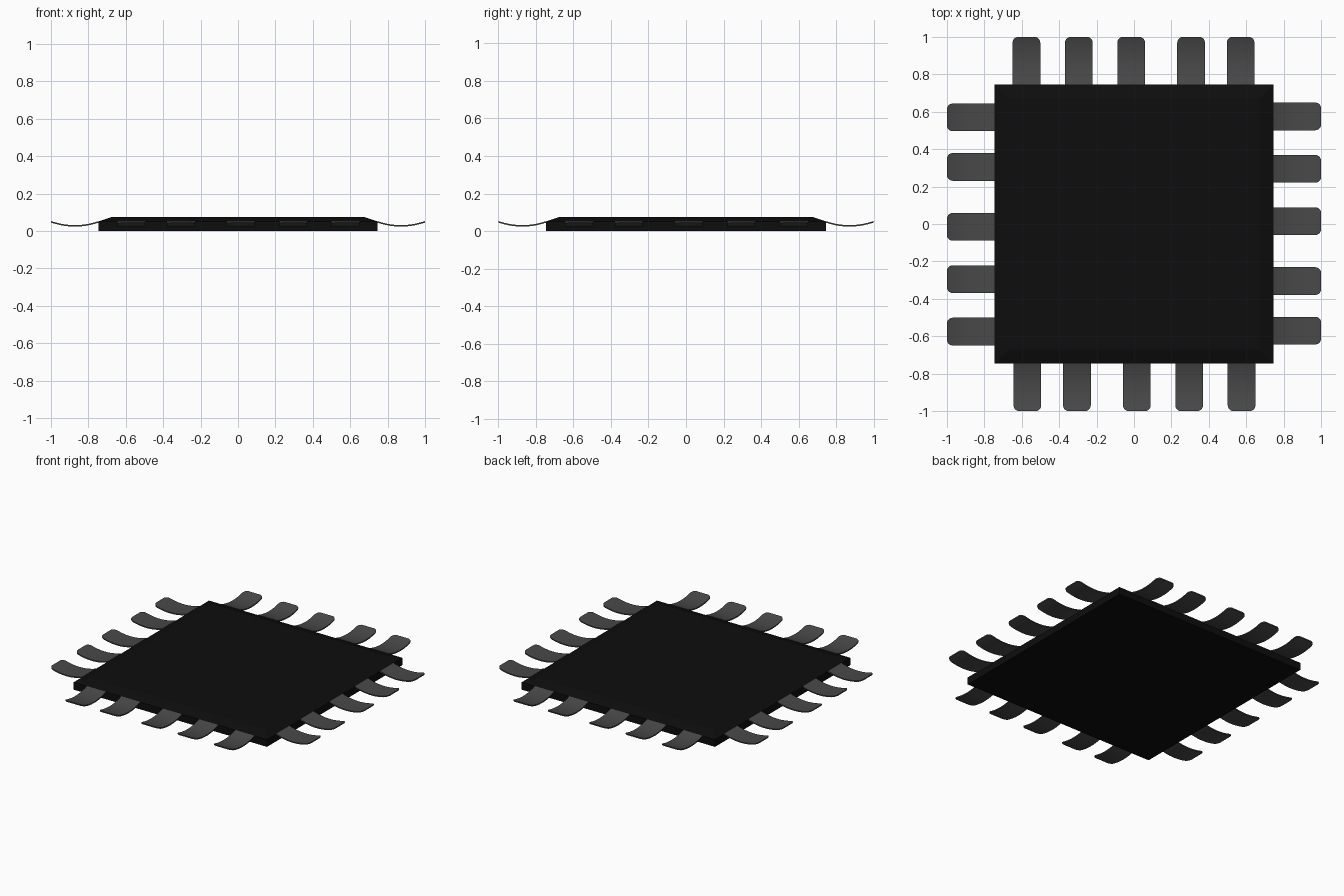
import bpy, bmesh, math
from mathutils import Matrix

if "Cube" in bpy.data.objects:
    bpy.data.objects.remove(bpy.data.objects["Cube"])

HALF = 0.746          # half width of the chip body
PIN_START, PIN_END = 0.746, 1.0
PIN_HALF_WIDTH, CORNER = 0.074, 0.03
THICK = 0.008
OFFSETS = (-0.575, -0.295, -0.015, 0.305, 0.57)


def material(name, value):
    m = bpy.data.materials.new(name)
    m.diffuse_color = (value, value, value, 1)
    m.use_nodes = True
    m.node_tree.nodes["Principled BSDF"].inputs["Base Color"].default_value = m.diffuse_color
    return m


def finish(bm, name, mat):
    bmesh.ops.recalc_face_normals(bm, faces=bm.faces)
    mesh = bpy.data.meshes.new(name)
    bm.to_mesh(mesh)
    bm.free()
    mesh.materials.append(mat)
    obj = bpy.data.objects.new(name, mesh)
    bpy.context.collection.objects.link(obj)
    return obj


def bridge_rings(bm, rings):
    # Joins successive four-point rings and caps both ends
    loops = [[bm.verts.new(p) for p in ring] for ring in rings]
    for a, b in zip(loops, loops[1:]):
        for i in range(4):
            j = (i + 1) % 4
            bm.faces.new((a[i], a[j], b[j], b[i]))
    bm.faces.new(loops[0])
    bm.faces.new(loops[-1])


def pin_height(y):
    # Shallow sag, lowest between body and tip
    t = (y - 0.876) / 0.124
    return 0.0275 + 0.0205 * t * t + 0.0015 * t


black = material("body_black", 0.004)
grey = material("pin_grey", 0.065)

# Body: square slab with a bevelled upper rim
bm = bmesh.new()
bridge_rings(bm, [[(sx * h, sy * h, z) for sx, sy in ((-1, -1), (1, -1), (1, 1), (-1, 1))]
                  for h, z in ((HALF, 0), (HALF, 0.051), (0.672, 0.076))])
finish(bm, "chip_body", black)

# Pin stations: straight length, then a rounded tip
stations = []
straight = PIN_END - CORNER - PIN_START
for i in range(11):
    stations.append((PIN_START + straight * i / 10, PIN_HALF_WIDTH))
for i in range(1, 6):
    a = math.radians(90 * i / 5)
    stations.append((PIN_END - CORNER + CORNER * math.sin(a),
                     PIN_HALF_WIDTH - CORNER + CORNER * math.cos(a)))

# Five pins on each side, each side a quarter turn of the back one
for k, side in enumerate(("back", "right", "front", "left")):
    for n, x in enumerate(OFFSETS):
        bm = bmesh.new()
        rings = []
        for y, w in stations:
            z, t = pin_height(y), THICK / 2
            rings.append([(x - w, y, z - t), (x + w, y, z - t), (x + w, y, z + t), (x - w, y, z + t)])
        bridge_rings(bm, rings)
        bm.transform(Matrix.Rotation(-math.pi / 2 * k, 4, 'Z'))
        pin = finish(bm, f"{side}_pin_{n + 1}", grey)
        bpy.ops.object.select_all(action='DESELECT')
        pin.select_set(True)
        bpy.context.view_layer.objects.active = pin
        bpy.ops.object.shade_smooth_by_angle(angle=math.radians(30))
